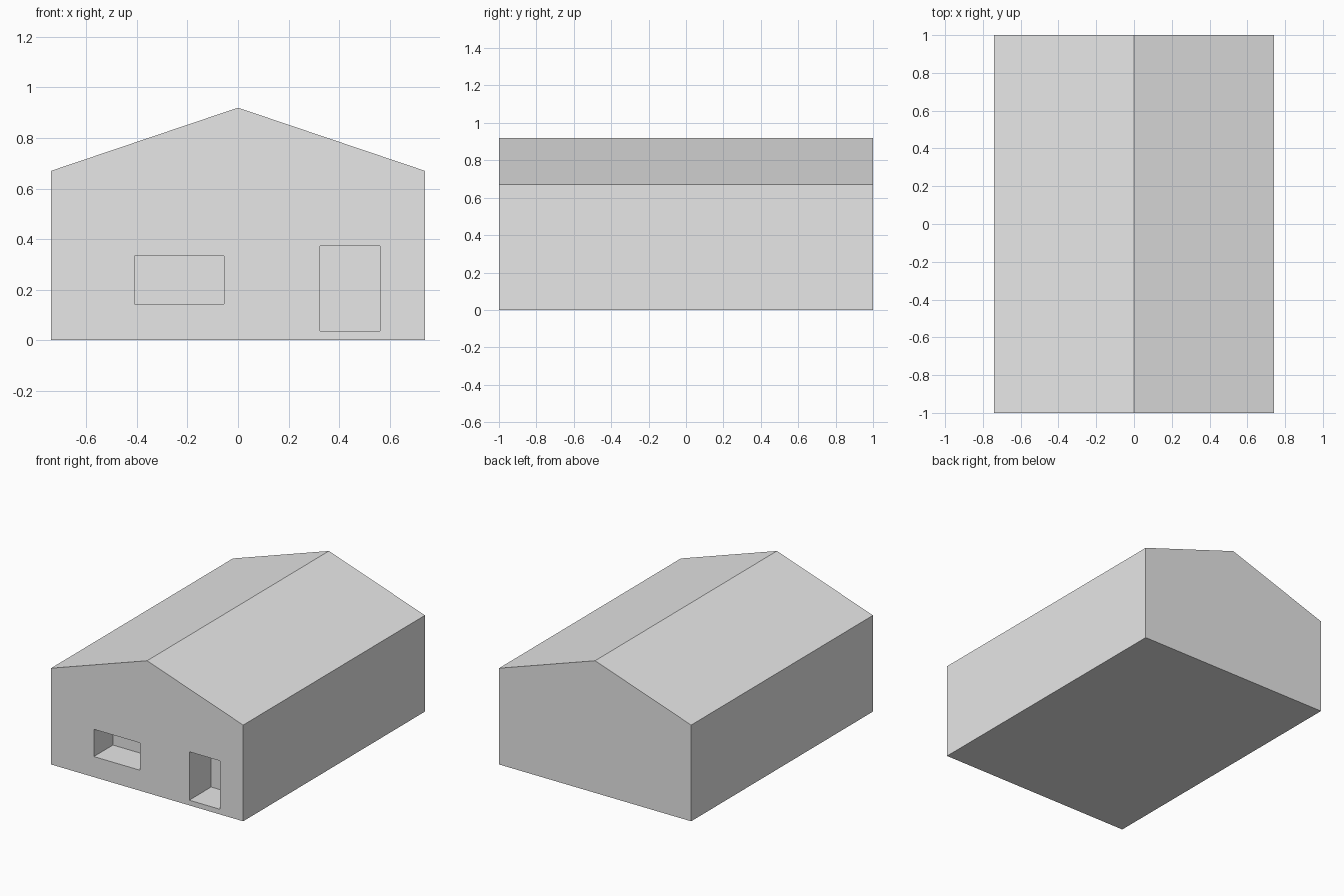
import bpy
import bmesh

cube = bpy.data.objects.get("Cube")
if cube:
    bpy.data.objects.remove(cube, do_unlink=True)

HALF_W, HALF_L, EAVES, RIDGE = 0.74, 1.0, 0.67, 0.92

# Single plain colour
grey = bpy.data.materials.new("light_grey")
grey.use_nodes = True
grey.diffuse_color = (0.8, 0.8, 0.8, 1)
grey.node_tree.nodes["Principled BSDF"].inputs["Base Color"].default_value = (0.8, 0.8, 0.8, 1)


def prism(name, profile, y0, y1):
    """Extrude an x-z profile along y into a solid object."""
    bm = bmesh.new()
    face = bm.faces.new([bm.verts.new((x, y0, z)) for x, z in profile])
    new = bmesh.ops.extrude_face_region(bm, geom=[face])["geom"]
    verts = [v for v in new if isinstance(v, bmesh.types.BMVert)]
    bmesh.ops.translate(bm, verts=verts, vec=(0, y1 - y0, 0))
    bmesh.ops.recalc_face_normals(bm, faces=bm.faces)
    mesh = bpy.data.meshes.new(name)
    bm.to_mesh(mesh)
    bm.free()
    mesh.materials.append(grey)
    obj = bpy.data.objects.new(name, mesh)
    bpy.context.collection.objects.link(obj)
    return obj


# Gabled body
house = prism("house_body", [(-HALF_W, 0), (HALF_W, 0), (HALF_W, EAVES),
                             (0, RIDGE), (-HALF_W, EAVES)], -HALF_L, HALF_L)

# Recessed window and doorway in the front wall
openings = {
    "window_cutter": (-0.41, -0.055, 0.143, 0.333, 0.21),
    "door_cutter": (0.325, 0.562, 0.036, 0.373, 0.24),
}
for name, (x0, x1, z0, z1, depth) in openings.items():
    cutter = prism(name, [(x0, z0), (x1, z0), (x1, z1), (x0, z1)],
                   -HALF_L - 0.1, -HALF_L + depth)
    cutter.hide_render = True
    cutter.hide_viewport = True
    cutter.display_type = 'WIRE'
    cut = house.modifiers.new(name, 'BOOLEAN')
    cut.operation = 'DIFFERENCE'
    cut.solver = 'EXACT'
    cut.object = cutter
